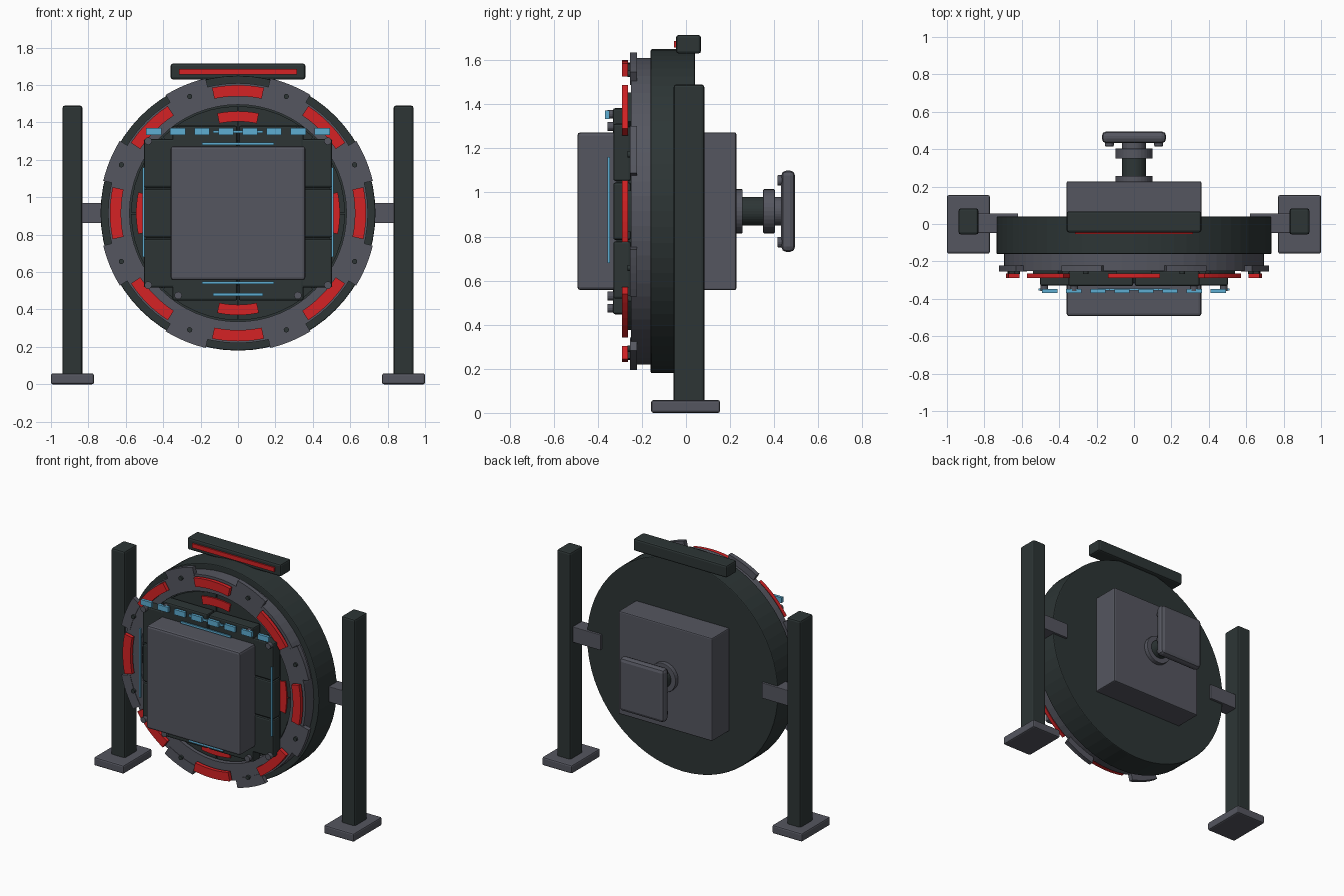
import bpy, bmesh, math
from mathutils import Matrix

if "Cube" in bpy.data.objects:
    bpy.data.objects.remove(bpy.data.objects["Cube"])

CZ = 0.915  # height of the wheel axis


def material(name, rgb):
    m = bpy.data.materials.new(name)
    m.diffuse_color = (*rgb, 1)
    m.use_nodes = True
    m.node_tree.nodes["Principled BSDF"].inputs["Base Color"].default_value = m.diffuse_color
    return m


DARK = material("dark_green_grey", (0.026, 0.036, 0.036))
GREY = material("steel_grey", (0.09, 0.093, 0.115))
RED = material("signal_red", (0.66, 0.016, 0.018))
BLUE = material("light_blue", (0.11, 0.42, 0.65))


def finish(name, bm, mat):
    bmesh.ops.recalc_face_normals(bm, faces=bm.faces)
    me = bpy.data.meshes.new(name)
    bm.to_mesh(me)
    bm.free()
    me.materials.append(mat)
    ob = bpy.data.objects.new(name, me)
    bpy.context.collection.objects.link(ob)
    return ob


def box(name, x, y, z, mat, bevel=0.0):
    """Box from (min, max) ranges with an optional rounded edge."""
    bm = bmesh.new()
    bmesh.ops.create_cube(bm, size=1)
    for v in bm.verts:
        for i, (lo, hi) in enumerate((x, y, z)):
            v.co[i] = lo if v.co[i] < 0 else hi
    ob = finish(name, bm, mat)
    if bevel:
        mod = ob.modifiers.new("soft_edges", "BEVEL")
        mod.width, mod.segments = bevel, 2
    return ob


def disc(name, x, z, r, y, mat, sides=24, bevel=0.0):
    """Cylinder along y."""
    bm = bmesh.new()
    bmesh.ops.create_cone(bm, cap_ends=True, segments=sides, radius1=r, radius2=r, depth=y[1] - y[0],
                          matrix=Matrix.Translation((x, sum(y) / 2, z)) @ Matrix.Rotation(math.pi / 2, 4, "X"))
    ob = finish(name, bm, mat)
    if bevel:
        mod = ob.modifiers.new("soft_edges", "BEVEL")
        mod.width, mod.segments, mod.limit_method = bevel, 2, "ANGLE"
    return ob


def arc(name, r, y, mid, half, mat, steps=6):
    """Curved block around the wheel axis; angles in degrees from the top."""
    bm = bmesh.new()
    closed = half >= 180
    rows = []
    for i in range(steps if closed else steps + 1):
        a = math.radians(mid - half + 2 * half * i / steps)
        rows.append([bm.verts.new((rr * math.sin(a), yy, CZ + rr * math.cos(a)))
                     for rr, yy in ((r[0], y[0]), (r[1], y[0]), (r[1], y[1]), (r[0], y[1]))])
    for i in range(steps):
        a, b = rows[i], rows[(i + 1) % len(rows)]
        for k in range(4):
            bm.faces.new((a[k], a[(k + 1) % 4], b[(k + 1) % 4], b[k]))
    if not closed:
        bm.faces.new(rows[0])
        bm.faces.new(rows[-1])
    return finish(name, bm, mat)


# Wheel body and front ring
disc("wheel_body", 0, CZ, 0.735, (-0.16, 0.04), DARK, 64, 0.006)
arc("front_ring", (0.58, 0.695), (-0.25, -0.16), 0, 180, GREY, 64)

# Ring lights, clamps, bolts and recessed segments
for i in range(8):
    a = 45 * i
    arc("ring_light", (0.625, 0.685), (-0.29, -0.264), a, 11.7, RED)
    arc("ring_light_mount", (0.635, 0.675), (-0.264, -0.25), a, 8, DARK)
    arc("ring_clamp", (0.672, 0.741), (-0.253, -0.222), a + 22.5, 9, GREY)
    arc("inner_segment", (0.33, 0.572), (-0.235, -0.16), a + 22.5, 22.1, DARK)
    t = math.radians(a + 22.5)
    disc("ring_bolt", 0.675 * math.sin(t), CZ + 0.675 * math.cos(t), 0.014, (-0.266, -0.24), DARK, 12)
for a in (0, 90, 180, 270):
    arc("inner_light", (0.49, 0.545), (-0.245, -0.225), a, 11.8, RED)

# Front panel: core, three blocks per side, two blocks above and below
box("panel_core", (-0.49, 0.49), (-0.315, -0.16), (CZ - 0.39, CZ + 0.39), DARK)
for s in (-1, 1):
    for k in (-1, 0, 1):
        mid = CZ + k * 0.267
        box("side_block", sorted((s * 0.3, s * 0.503)), (-0.33, -0.25), (mid - 0.13, mid + 0.13), DARK, 0.01)
    for t in (-1, 1):
        zr = sorted((CZ + t * 0.3, CZ + t * 0.4675))
        box("end_block", sorted((s * 0.004, s * 0.35)), (-0.332, -0.25), zr, DARK, 0.01)
        disc("corner_bolt", s * 0.48, CZ + t * 0.385, 0.02, (-0.357, -0.33), GREY, 16)
        disc("end_bolt", s * 0.32, CZ + t * 0.44, 0.02, (-0.357, -0.33), GREY, 16)
    # Vertical side light strips
    xs = s * 0.505
    box("side_strip", (xs - 0.006, xs + 0.006), (-0.356, -0.345), (0.68, 1.16), BLUE)

# Horizontal light strips and the dashed row
for t in (-1, 1):
    for off, half in ((0.372, 0.193), (0.435, 0.133)):
        z = CZ + t * off
        box("end_strip", (-half, half), (-0.356, -0.345), (z - 0.007, z + 0.007), BLUE)
for i in range(8):
    x = (i - 3.5) * 0.1285
    box("dash_light", (x - 0.041, x + 0.041), (-0.368, -0.348), (1.334, 1.371), BLUE)

# Front and rear housings
box("front_housing", (-0.36, 0.36), (-0.493, -0.31), (0.557, 1.273), GREY, 0.014)
box("rear_housing", (-0.36, 0.36), (0.02, 0.228), (0.557, 1.273), GREY, 0.008)

# Rear shaft with flanges and square end plate
disc("shaft_flange", 0, CZ, 0.1, (0.22, 0.257), GREY, 32, 0.004)
disc("shaft", 0, CZ, 0.065, (0.25, 0.36), DARK, 32)
disc("shaft_collar", 0, CZ, 0.1, (0.35, 0.403), GREY, 32, 0.004)
disc("shaft_neck", 0, CZ, 0.065, (0.40, 0.44), GREY, 32)
box("end_plate", (-0.172, 0.172), (0.432, 0.495), (CZ - 0.185, CZ + 0.185), GREY, 0.024)
for sx in (-1, 1):
    for sz in (-1, 1):
        disc("plate_knob", sx * 0.132, CZ + sz * 0.14, 0.024, (0.415, 0.44), GREY, 16, 0.004)

# Top bar with light
box("top_bar", (-0.36, 0.36), (-0.045, 0.068), (1.63, 1.715), DARK, 0.012)
box("top_bar_light", (-0.315, 0.315), (-0.054, -0.04), (1.657, 1.687), RED)

# Support posts, feet and brackets
for s in (-1, 1):
    box("post", sorted((s * 0.832, s * 0.938)), (-0.056, 0.083), (0.03, 1.49), DARK, 0.012)
    box("foot", sorted((s * 0.77, s * 1.0)), (-0.158, 0.155), (0, 0.058), GREY, 0.01)
    box("bracket", sorted((s * 0.62, s * 0.845)), (-0.048, 0.056), (0.862, 0.97), GREY, 0.004)
